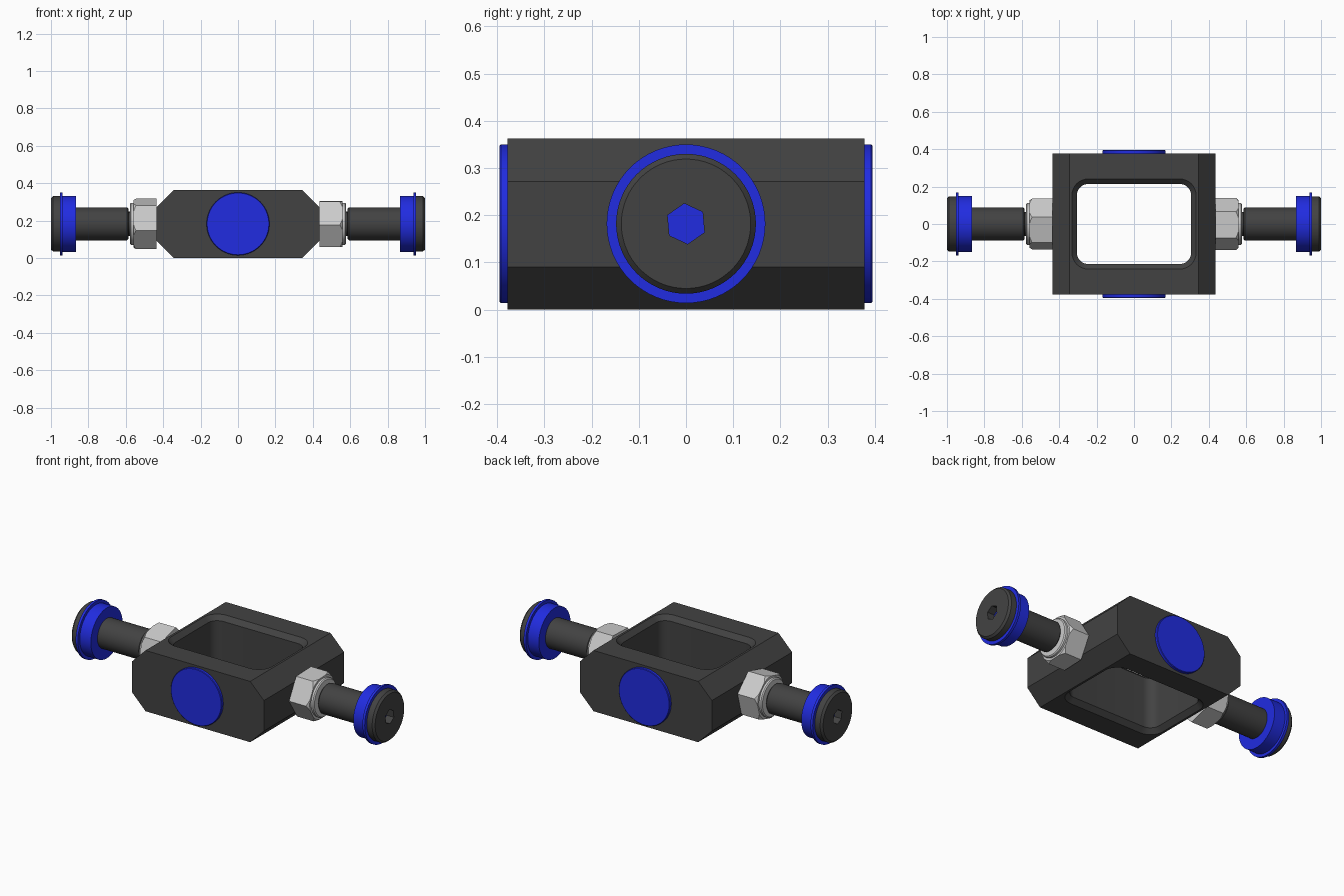
import bpy, bmesh
from math import sin, cos, pi, radians

if "Cube" in bpy.data.objects:
    bpy.data.objects.remove(bpy.data.objects["Cube"])

ZC = 0.182  # height of the common axis


def material(name, rgb):
    m = bpy.data.materials.new(name)
    m.diffuse_color = (*rgb, 1)
    m.use_nodes = True
    m.node_tree.nodes["Principled BSDF"].inputs["Base Color"].default_value = m.diffuse_color
    return m


DARK = material("dark_grey", (0.055, 0.055, 0.055))
BLUE = material("blue", (0.015, 0.025, 0.75))
STEEL = material("steel", (0.55, 0.55, 0.55))


def loft(name, rings, mat=None, smooth=True):
    """Skin a list of equal-length closed rings and cap both ends."""
    bm = bmesh.new()
    rows = [[bm.verts.new(p) for p in ring] for ring in rings]
    n = len(rows[0])
    for a, b in zip(rows, rows[1:]):
        for i in range(n):
            j = (i + 1) % n
            bm.faces.new((a[i], a[j], b[j], b[i]))
    bm.faces.new(rows[0])
    bm.faces.new(rows[-1])
    bmesh.ops.recalc_face_normals(bm, faces=bm.faces)
    me = bpy.data.meshes.new(name)
    bm.to_mesh(me)
    bm.free()
    ob = bpy.data.objects.new(name, me)
    bpy.context.collection.objects.link(ob)
    if mat:
        me.materials.append(mat)
    if smooth:
        shade(ob)
    return ob


def activate(ob):
    bpy.ops.object.select_all(action='DESELECT')
    ob.select_set(True)
    bpy.context.view_layer.objects.active = ob


def shade(ob):
    activate(ob)
    bpy.ops.object.shade_smooth_by_angle(angle=radians(25))


def turned(name, profile, mat=None, side=1, axis='X', n=48, turn=0, smooth=True):
    """Revolve (distance, radius) points around the x or y axis."""
    def point(d, r, i):
        a = turn + 2 * pi * i / n
        u, z = r * cos(a), ZC + r * sin(a)
        return (side * d, u, z) if axis == 'X' else (u, side * d, z)
    rings = [[point(d, r, i) for i in range(n)] for d, r in profile]
    return loft(name, rings, mat, smooth)


def cut(ob, tool, operation='DIFFERENCE'):
    tool.hide_render = True
    mod = ob.modifiers.new("cut", 'BOOLEAN')
    mod.operation, mod.object, mod.solver = operation, tool, 'EXACT'
    activate(ob)
    bpy.ops.object.modifier_apply(modifier=mod.name)
    bpy.data.objects.remove(tool)
    shade(ob)


def rounded_rect(hx, hy, r, z, steps=8):
    pts = []
    for k, (sx, sy) in enumerate([(1, 1), (-1, 1), (-1, -1), (1, -1)]):
        for i in range(steps + 1):
            a = pi / 2 * (k + i / steps)
            pts.append((sx * (hx - r) + r * cos(a), sy * (hy - r) + r * sin(a), z))
    return pts


# Body: chamfered block with a bevel-edged window through it
outline = [(-.345, 0), (.345, 0), (.435, .09), (.435, .272),
           (.345, .362), (-.345, .362), (-.435, .272), (-.435, .09)]
body = loft("body", [[(x, y, z) for x, z in outline] for y in (-.378, .378)],
            DARK, False)
window = loft("window_cutter",
              [rounded_rect(.305 + e, .214 + e, .06 + e, z)
               for z, e in ((-.03, .057), (.027, 0), (.335, 0), (.392, .057))],
              DARK, False)
cut(body, window)

for side, label in ((-1, "front"), (1, "back")):
    # Blue disc set in the body face
    turned(label + "_disc", [(.36, .168), (.392, .168), (.395, .165)],
           BLUE, side, 'Y', 64)

for side, label, nut_turn in ((-1, "left", 15), (1, "right", 2)):
    # Hex nut with rounded-off corners and a washer face
    nut = turned(label + "_nut", [(.435, .14), (.56, .14)], STEEL, side,
                 n=6, turn=radians(nut_turn), smooth=False)
    corner = turned("nut_cutter", [(.42, .16), (.54, .145), (.57, .115)],
                    STEEL, side, smooth=False)
    cut(nut, corner, 'INTERSECT')
    turned(label + "_nut_washer", [(.55, .112), (.572, .112), (.578, .106)],
           STEEL, side)
    # Stud and sleeve
    turned(label + "_stud", [(.43, .065), (.60, .065)], DARK, side)
    turned(label + "_sleeve", [(.585, .08), (.593, .088), (.87, .088)], DARK, side)
    # Blue collar with a thin flange
    turned(label + "_collar",
           [(.865, .15), (.938, .15), (.938, .168), (.953, .168)], BLUE, side, n=64)
    # End cap with a hex socket showing the collar behind it
    cap = turned(label + "_cap", [(.953, .148), (.988, .148), (1, .137)],
                 DARK, side, n=64)
    socket = turned("socket_cutter", [(.93, .043), (1.05, .043)], DARK, side,
                    n=6, turn=radians(35), smooth=False)
    cut(cap, socket)
